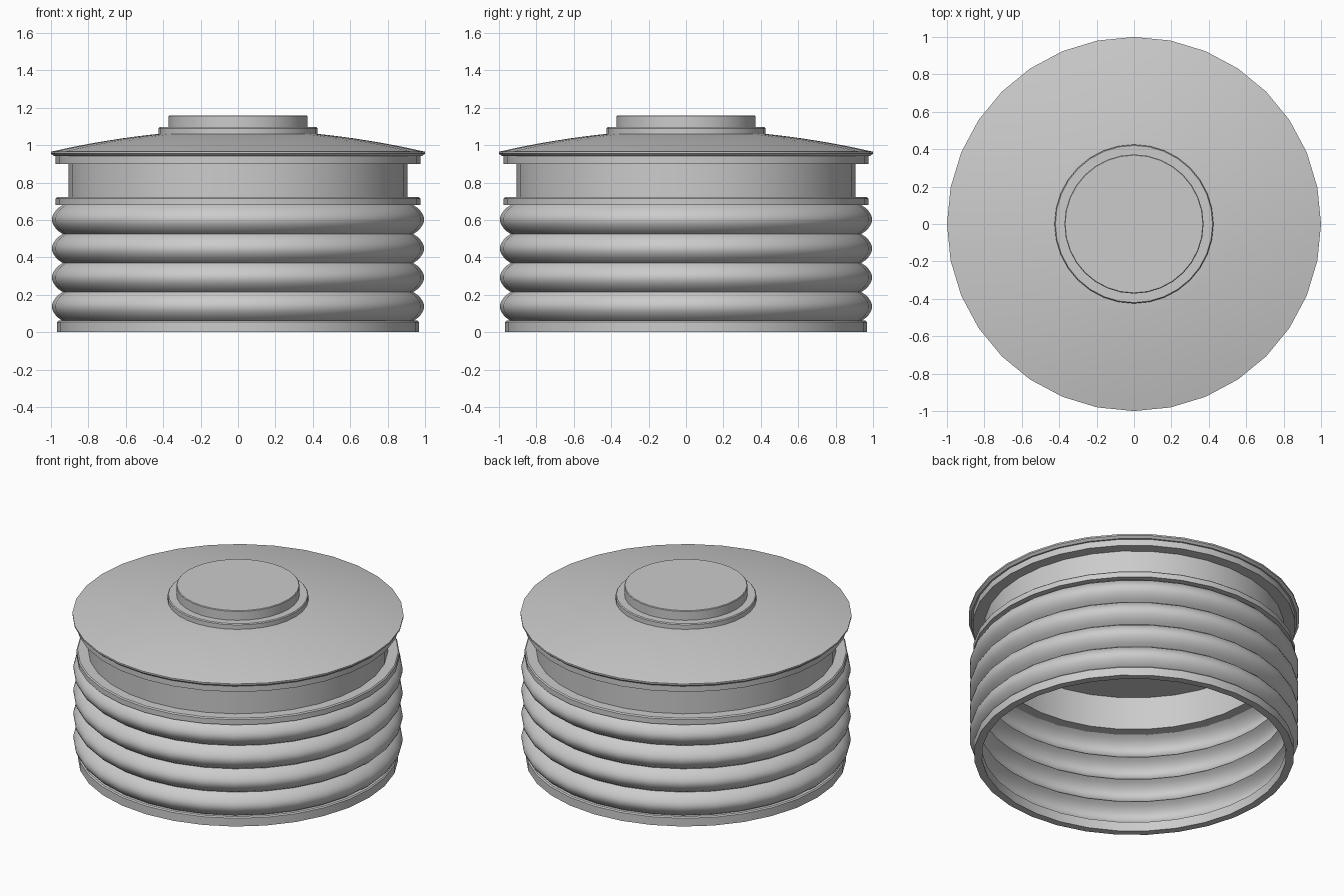
import bpy, bmesh, math

if "Cube" in bpy.data.objects:
    bpy.data.objects.remove(bpy.data.objects["Cube"])

SIDES = 32


def lathe(name, profile, closed=False):
    """Revolve (radius, z) points about z; a radius of 0 becomes a pole."""
    bm = bmesh.new()
    rings = []
    for r, z in profile:
        if r == 0:
            rings.append([bm.verts.new((0, 0, z))] * SIDES)
        else:
            rings.append([bm.verts.new((r * math.cos(2 * math.pi * i / SIDES),
                                        r * math.sin(2 * math.pi * i / SIDES), z))
                          for i in range(SIDES)])
    pairs = list(zip(rings, rings[1:]))
    if closed:
        pairs.append((rings[-1], rings[0]))
    for a, b in pairs:
        for i in range(SIDES):
            j = (i + 1) % SIDES
            bm.faces.new(list(dict.fromkeys((a[i], a[j], b[j], b[i]))))
    bmesh.ops.recalc_face_normals(bm, faces=bm.faces)
    mesh = bpy.data.meshes.new(name)
    bm.to_mesh(mesh)
    bm.free()
    obj = bpy.data.objects.new(name, mesh)
    bpy.context.collection.objects.link(obj)
    bpy.ops.object.select_all(action='DESELECT')
    obj.select_set(True)
    bpy.context.view_layer.objects.active = obj
    bpy.ops.object.shade_smooth_by_angle(angle=math.radians(35))
    return obj


# Base ring, open in the middle
lathe("base_ring", [(0.92, 0), (0.967, 0), (0.967, 0.055), (0.96, 0.062),
                    (0.92, 0.062)], closed=True)

# Bellows: four rounded folds, an open sheet
FOLDS, STEPS, Z0, Z1 = 4, 10, 0.06, 0.68
bellows = []
for k in range(FOLDS * STEPS + 1):
    t = k / STEPS
    bulge = abs(math.sin(math.pi * t)) ** 0.8 if k % STEPS else 0
    bellows.append((0.937 + 0.058 * bulge, Z0 + (Z1 - Z0) * t / FOLDS))
lathe("bellows", bellows)

# Neck with a flange at its lower end
lathe("neck", [(0.87, 0.68), (0.975, 0.68), (0.975, 0.715), (0.968, 0.722),
               (0.905, 0.722), (0.905, 0.90), (0.87, 0.90)], closed=True)

# Upper flange plate closing the neck
lathe("upper_flange", [(0, 0.90), (0.975, 0.90), (0.975, 0.942), (0, 0.942)])

# Domed lid, curving gently from the rim to the collar
R_RIM, R_IN, Z_RIM, Z_IN = 1.0, 0.40, 0.965, 1.063
dome = [(0, 0.942), (0.985, 0.942), (1.0, 0.955)]
for k in range(9):
    t = k / 8
    dome.append((R_RIM + (R_IN - R_RIM) * t,
                 Z_RIM + (Z_IN - Z_RIM) * (1.4 * t - 0.4 * t * t)))
dome.append((0, 1.063))
lathe("lid", dome)

# Collar and raised cap on the lid
lathe("collar", [(0, 1.05), (0.425, 1.05), (0.425, 1.09), (0.42, 1.096), (0, 1.096)])
lathe("cap", [(0, 1.09), (0.372, 1.09), (0.372, 1.155), (0.368, 1.159), (0, 1.159)])
